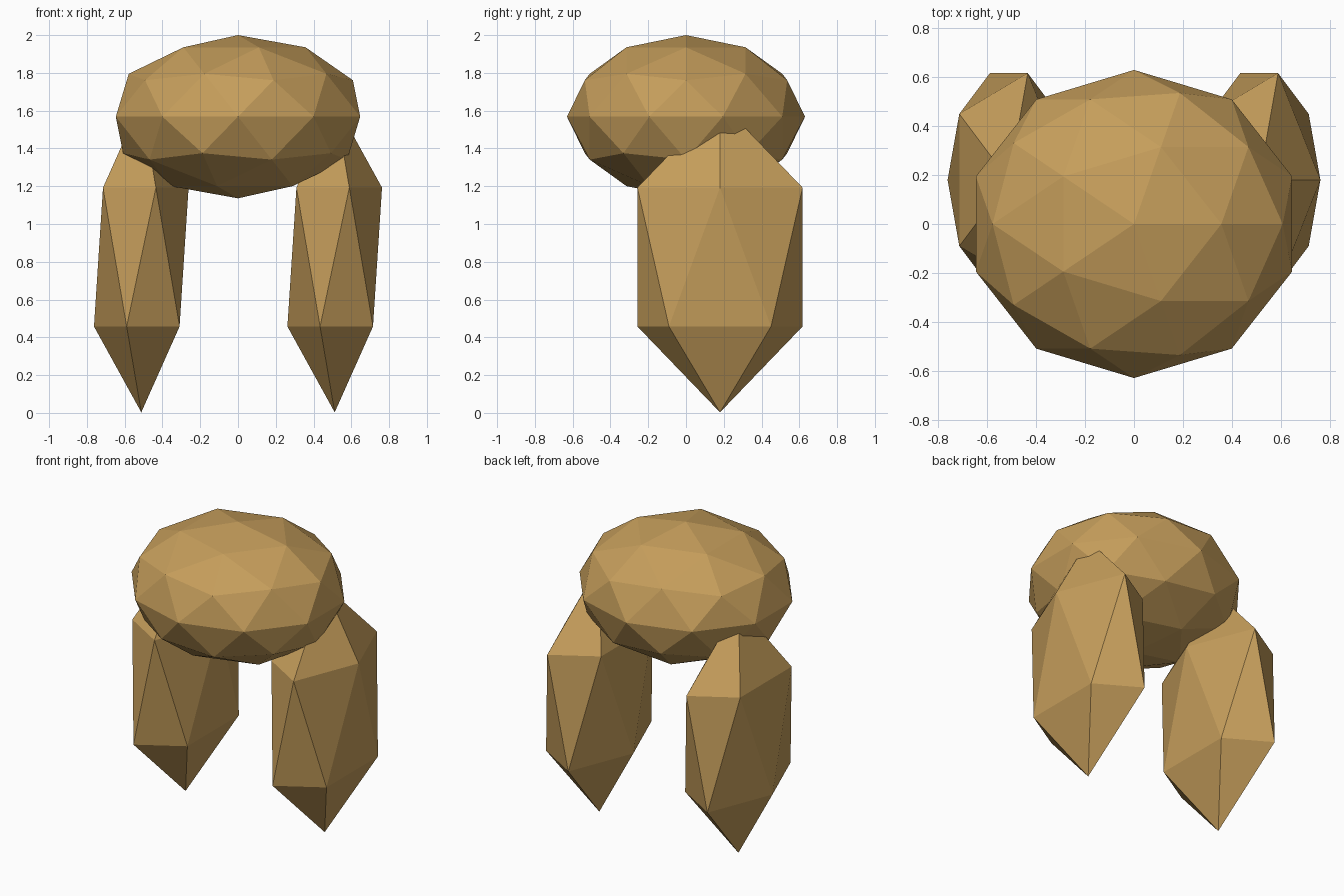
import bpy

if "Cube" in bpy.data.objects:
    bpy.data.objects.remove(bpy.data.objects["Cube"])

# Single tan colour
tan = bpy.data.materials.new("tan")
tan.diffuse_color = (0.56, 0.34, 0.105, 1)
tan.use_nodes = True
tan.node_tree.nodes["Principled BSDF"].inputs["Base Color"].default_value = tan.diffuse_color


def faceted_ball(name, subdivisions, centre, radii):
    """Flat-shaded icosphere stretched to the given radii."""
    bpy.ops.mesh.primitive_ico_sphere_add(subdivisions=subdivisions, radius=1, location=centre)
    ob = bpy.context.object
    ob.name = name
    ob.scale = radii
    bpy.ops.object.transform_apply(location=False, rotation=False, scale=True)
    ob.data.materials.append(tan)
    return ob


# Squashed round top
faceted_ball("head", 2, (0, 0, 1.568), (0.68, 0.63, 0.432))

# Long hanging lobes, both with the same facet orientation
for side, x in (("left", -0.512), ("right", 0.512)):
    faceted_ball(side + "_lobe", 1, (x, 0.18, 0.825), (0.28, 0.514, 0.822))
